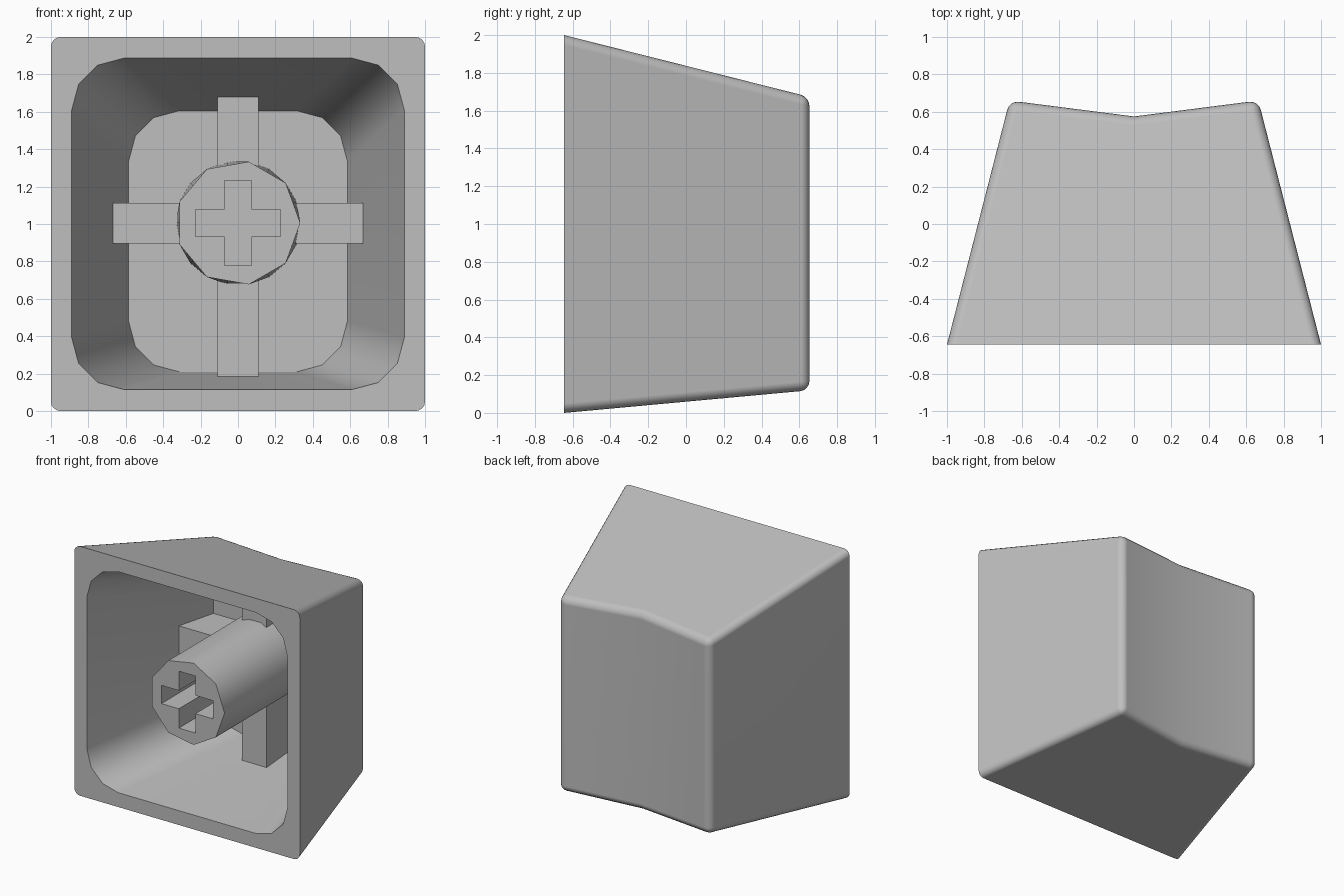
import bpy
import bmesh
from math import cos, sin, pi, radians

if "Cube" in bpy.data.objects:
    bpy.data.objects.remove(bpy.data.objects["Cube"])

grey = bpy.data.materials.new("light_grey_plastic")
grey.use_nodes = True
GREY = (0.52, 0.52, 0.52, 1)
grey.diffuse_color = GREY
grey.node_tree.nodes["Principled BSDF"].inputs["Base Color"].default_value = GREY

FRONT = -0.645      # plane of the open rim
FLOOR = 0.525       # inner face of the cap's end wall
MID_Z = 1.005       # height of the stem axis


def make_object(name, bm):
    bmesh.ops.recalc_face_normals(bm, faces=bm.faces)
    mesh = bpy.data.meshes.new(name)
    bm.to_mesh(mesh)
    bm.free()
    mesh.materials.append(grey)
    obj = bpy.data.objects.new(name, mesh)
    bpy.context.collection.objects.link(obj)
    return obj


def loft(name, loop_a, ya, loop_b, yb):
    """Closed solid between two equal-length (x, z) loops."""
    bm = bmesh.new()
    a = [bm.verts.new((x, ya, z)) for x, z in loop_a]
    b = [bm.verts.new((x, yb, z)) for x, z in loop_b]
    bm.faces.new(a)
    bm.faces.new(b)
    for i in range(len(a)):
        j = (i + 1) % len(a)
        bm.faces.new((a[i], a[j], b[j], b[i]))
    return make_object(name, bm)


def rounded_rect(half_x, z0, z1, r, steps=3):
    corners = ((half_x - r, z1 - r), (r - half_x, z1 - r),
               (r - half_x, z0 + r), (half_x - r, z0 + r))
    return [(cx + r * cos(t), cz + r * sin(t))
            for q, (cx, cz) in enumerate(corners)
            for t in [(q + s / steps) * pi / 2 for s in range(steps + 1)]]


def rect(x0, x1, z0, z1):
    return [(x0, z0), (x1, z0), (x1, z1), (x0, z1)]


def activate(obj):
    bpy.ops.object.select_all(action='DESELECT')
    obj.select_set(True)
    bpy.context.view_layer.objects.active = obj


def cut(obj, cutter):
    activate(obj)
    mod = obj.modifiers.new("cut", 'BOOLEAN')
    mod.operation = 'DIFFERENCE'
    mod.solver = 'EXACT'
    mod.object = cutter
    bpy.ops.object.modifier_apply(modifier=mod.name)
    bpy.data.objects.remove(cutter)


def smooth(obj, angle):
    activate(obj)
    bpy.ops.object.shade_smooth_by_angle(angle=radians(angle))
    obj.modifiers.new("even_shading", 'WEIGHTED_NORMAL').keep_sharp = True


# Tapered outer body with a shallow V-shaped dish in its back face
bm = bmesh.new()
low, high = [], []
for x_front, x_back, y_back in ((-1, -.665, .66), (0, 0, .575), (1, .665, .66)):
    t = y_back - FRONT
    low.append((bm.verts.new((x_front, FRONT, 0)),
                bm.verts.new((x_back, y_back, .092 * t))))
    high.append((bm.verts.new((x_front, FRONT, 2)),
                 bm.verts.new((x_back, y_back, 2 - .252 * t))))
for i in (0, 1):
    for row in (low, high):
        bm.faces.new((row[i][0], row[i + 1][0], row[i + 1][1], row[i][1]))
    for end in (0, 1):
        bm.faces.new((low[i][end], low[i + 1][end], high[i + 1][end], high[i][end]))
for i in (0, 2):
    bm.faces.new((low[i][0], low[i][1], high[i][1], high[i][0]))
bmesh.ops.recalc_face_normals(bm, faces=bm.faces)
bm.normal_update()
round_edges = [e for e in bm.edges
               if e.calc_face_angle() > 0.6
               and not all(v.co.y < FRONT + .01 for v in e.verts)]
bmesh.ops.bevel(bm, geom=round_edges, offset=0.05, segments=4, profile=0.5,
                affect='EDGES', clamp_overlap=True)
cap_shell = make_object("cap_shell", bm)

# Hollow interior with rounded corners
cavity = loft("cavity_cutter",
              rounded_rect(.89, .115, 1.887, .28), FRONT - .0005,
              rounded_rect(.585, .21, 1.605, .27), FLOOR)
cut(cap_shell, cavity)
smooth(cap_shell, 35)

# Round stem: nine-sided mouth blending into a rounder root
SIDES = 18
R = .333
root = [(R * cos(2 * pi * i / SIDES), MID_Z + R * sin(2 * pi * i / SIDES))
        for i in range(SIDES)]
mouth = [root[i] if i % 2 == 0 else
         tuple((p + q) / 2 for p, q in zip(root[i - 1], root[(i + 1) % SIDES]))
         for i in range(SIDES)]
stem = loft("stem", mouth, FRONT, root, FLOOR + .01)

# Cross-shaped socket in the stem
W, L = .073, .228
arm = [(L, -W), (L, W), (W, W)]
cross = []
for _ in range(4):
    cross += arm
    arm = [(-z, x) for x, z in arm]
cross = [(x, z + MID_Z) for x, z in cross]
cut(stem, loft("socket_cutter", cross, FRONT - .1, cross, FRONT + .45))
smooth(stem, 30)

# Ribs bracing the stem against the walls
for name, outline in (("vertical_rib", rect(-.11, .11, .185, 1.68)),
                      ("horizontal_rib", rect(-.675, .675, .895, 1.113))):
    loft(name, outline, .205, outline, FLOOR + .01)
